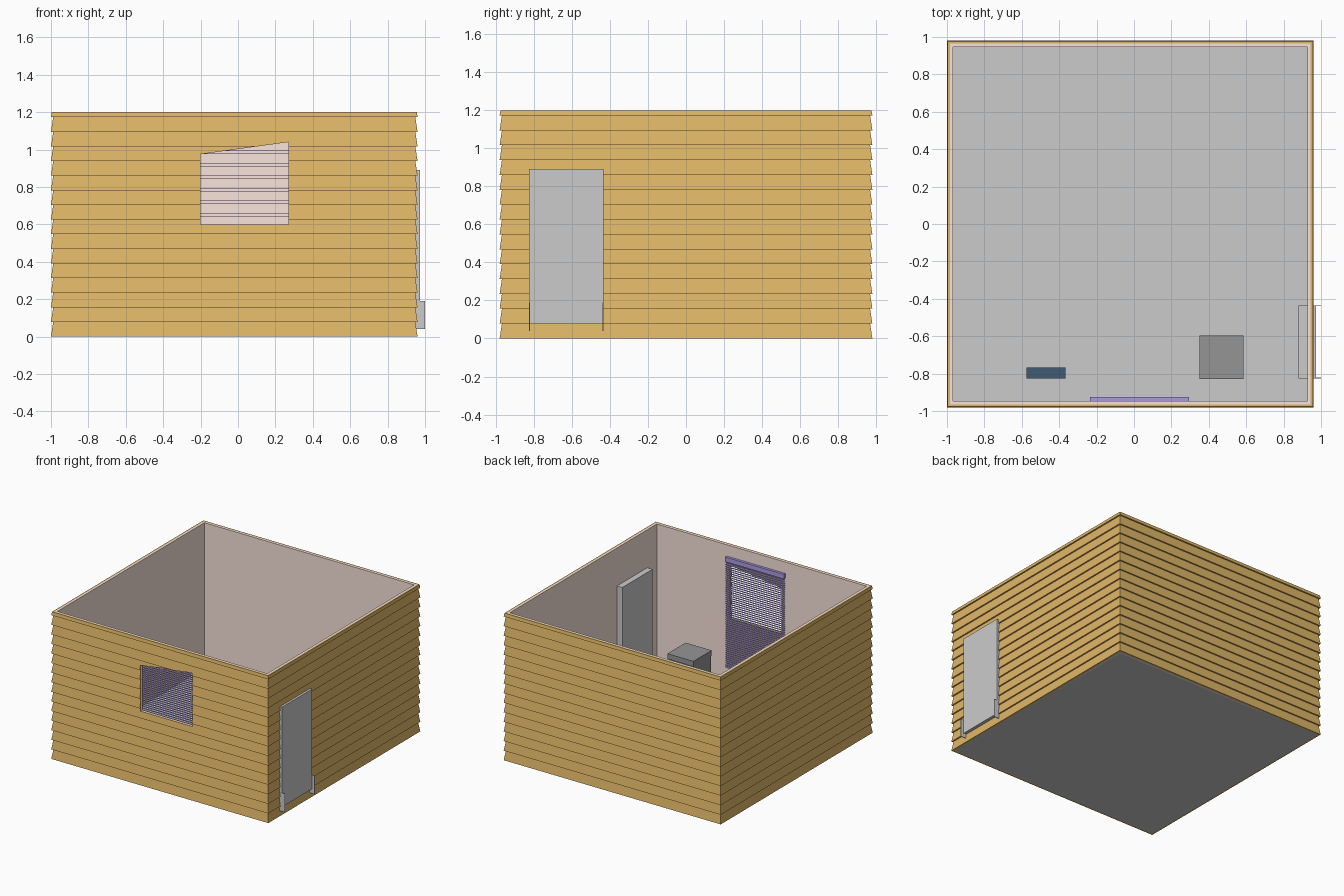
import bpy, bmesh

if "Cube" in bpy.data.objects:
    bpy.data.objects.remove(bpy.data.objects["Cube"])


def material(name, rgb):
    m = bpy.data.materials.new(name)
    m.diffuse_color = (*rgb, 1)
    m.use_nodes = True
    m.node_tree.nodes["Principled BSDF"].inputs["Base Color"].default_value = m.diffuse_color
    return m


SIDING = material("tan_siding", (0.74, 0.47, 0.135))
PLASTER = material("pink_plaster", (0.95, 0.78, 0.72))
PURPLE = material("purple", (0.42, 0.33, 0.78))
DARK = material("dark_grey", (0.30, 0.30, 0.30))
BLUE = material("navy", (0.054, 0.105, 0.168))


def finish(name, bm, mat=None):
    bmesh.ops.recalc_face_normals(bm, faces=bm.faces)
    me = bpy.data.meshes.new(name)
    bm.to_mesh(me)
    bm.free()
    ob = bpy.data.objects.new(name, me)
    bpy.context.collection.objects.link(ob)
    if mat:
        me.materials.append(mat)
    return ob


def add_box(bm, x, y, z):
    v = [bm.verts.new((a, b, c)) for c in z for a, b in
         ((x[0], y[0]), (x[1], y[0]), (x[1], y[1]), (x[0], y[1]))]
    bm.faces.new(v[:4])
    bm.faces.new(v[4:])
    for i in range(4):
        j = (i + 1) % 4
        bm.faces.new((v[i], v[j], v[j + 4], v[i + 4]))


def boxes(name, mat, *dims):
    bm = bmesh.new()
    for d in dims:
        add_box(bm, *d)
    return finish(name, bm, mat)


def wall_ring(name, profile, mat):
    """Sweep a closed (inset, z) profile round the four walls."""
    bm = bmesh.new()
    rings = []
    for sx, sy in ((-1, -1), (1, -1), (1, 1), (-1, 1)):
        rings.append([bm.verts.new((-0.02 + sx * (0.98 - d), sy * (0.98 - d), z))
                      for d, z in profile])
    n = len(profile)
    for k in range(4):
        a, b = rings[k], rings[(k + 1) % 4]
        for i in range(n):
            j = (i + 1) % n
            bm.faces.new((a[i], b[i], b[j], a[j]))
    return finish(name, bm, mat)


# Overlapping clapboards: each flares out at its lower edge
PITCH, H, LIP = 0.0782, 1.2, 0.012
profile = []
for i in range(16):
    z0, z1 = i * PITCH, min((i + 1) * PITCH, H)
    profile += [(0, z0), (LIP * (z1 - z0) / PITCH, z1)]
profile += [(0.016, H), (0.016, 0)]
siding = wall_ring("clapboard_siding", profile, SIDING)

# Plastered inner walls
inner = wall_ring("inner_walls", [(0.016, 0.0), (0.016, H), (0.033, H), (0.033, 0.0)], PLASTER)

# Window opening with a sloping top edge
bm = bmesh.new()
outline = [(-0.2, 0.6), (0.27, 0.6), (0.27, 1.04), (-0.2, 0.975)]
f = [bm.verts.new((x, -1.1, z)) for x, z in outline]
b = [bm.verts.new((x, -0.9, z)) for x, z in outline]
bm.faces.new(f)
bm.faces.new(b)
for i in range(4):
    j = (i + 1) % 4
    bm.faces.new((f[i], f[j], b[j], b[i]))
cutter = finish("window_cutter", bm)
cutter.hide_render = True
for ob in (siding, inner):
    mod = ob.modifiers.new("window_opening", 'BOOLEAN')
    mod.operation = 'DIFFERENCE'
    mod.solver = 'EXACT'
    mod.object = cutter
    bpy.context.view_layer.objects.active = ob
    bpy.ops.object.modifier_apply(modifier=mod.name)
bpy.data.objects.remove(cutter)

# Floor
boxes("floor", None, ((-0.985, 0.945), (-0.965, 0.965), (0, 0.012)))

# Door slab through the right wall, with thin plates at its lower corners
boxes("door", None, ((0.88, 0.974), (-0.825, -0.435), (0.075, 0.89)))
boxes("door_corner_plates", None,
      *[((0.95, 1.0), (y, y + 0.004), (0.04, 0.19)) for y in (-0.825, -0.439)])

# Window blind: head rail, thin level slats, bottom rail
BX = (-0.235, 0.295)
boxes("blind_head_rail", PURPLE, (BX, (-0.946, -0.925), (1.07, 1.108)))
boxes("blind_slats", PURPLE,
      *[(BX, (-0.944, -0.928), (z, z + 0.0015))
        for z in (0.225 + 0.0167 * i for i in range(51))])
boxes("blind_bottom_rail", PURPLE, (BX, (-0.944, -0.928), (0.205, 0.218)))

# Cabinet with a slightly overhanging top
boxes("cabinet_body", DARK, ((0.355, 0.58), (-0.83, -0.605), (0.012, 0.325)))
boxes("cabinet_top", DARK, ((0.35, 0.585), (-0.83, -0.595), (0.325, 0.368)))

# Narrow navy unit on the floor by the front wall
boxes("narrow_unit", BLUE, ((-0.575, -0.365), (-0.825, -0.768), (0.012, 0.3)))
